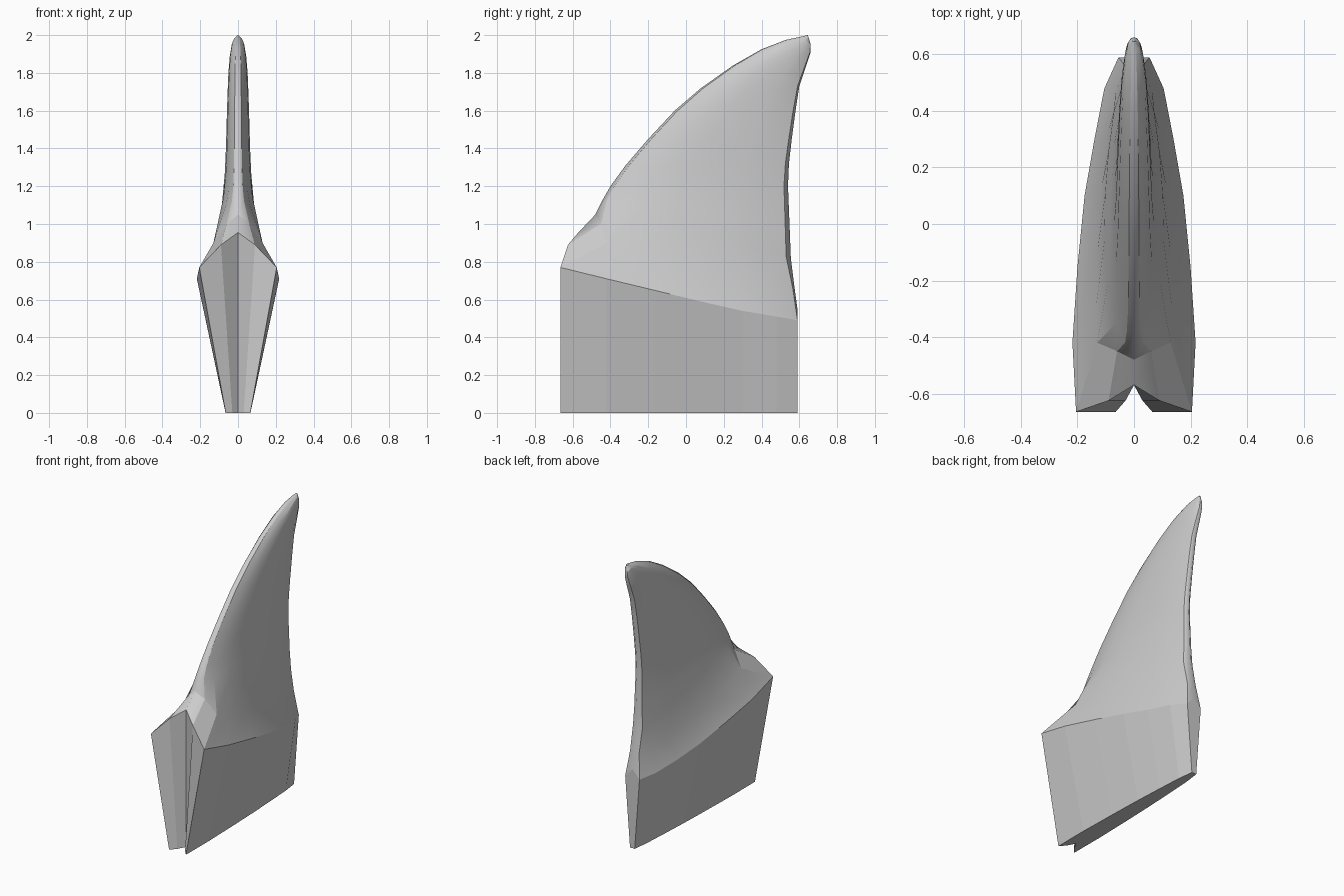
import bpy, bmesh

if "Cube" in bpy.data.objects:
    bpy.data.objects.remove(bpy.data.objects["Cube"])

grey = bpy.data.materials.new("grey")
grey.diffuse_color = (0.6, 0.6, 0.6, 1)
grey.use_nodes = True
grey.node_tree.nodes["Principled BSDF"].inputs["Base Color"].default_value = grey.diffuse_color


def loft(name, rings, cap_bottom=False, cap_top=False):
    """Skin half-rings (front centre to rear centre) and mirror them across x."""
    bm = bmesh.new()
    rows = [[bm.verts.new(p) for p in ring] for ring in rings]
    for a, b in zip(rows, rows[1:]):
        for i in range(len(a) - 1):
            bm.faces.new((a[i], a[i + 1], b[i + 1], b[i]))
    if cap_bottom:
        bm.faces.new(rows[0][::-1])
    if cap_top:
        bm.faces.new(rows[-1])
    me = bpy.data.meshes.new(name)
    bm.to_mesh(me)
    bm.free()
    me.materials.append(grey)
    ob = bpy.data.objects.new(name, me)
    bpy.context.collection.objects.link(ob)
    mirror = ob.modifiers.new("mirror", 'MIRROR')
    mirror.merge_threshold = 0.0005
    return ob


# Flared root block: notched front, sloping rim
rim = [(0, -.57, .955), (.09, -.625, .89), (.205, -.665, .77), (.218, -.42, .71),
       (.2, -.15, .645), (.175, .1, .585), (.14, .3, .54), (.105, .48, .51),
       (.055, .59, .49), (0, .59, .55)]
foot_x = [0, .03, .065, .066, .06, .052, .042, .032, .018, 0]
foot = [(x, p[1], 0) for x, p in zip(foot_x, rim)]
loft("root_block", [foot, rim], cap_bottom=True)

# Shoulder between the rim and the blade
shoulder = [(0, -.48, 1.05), (.06, -.45, 1.0), (.13, -.42, .9), (.135, -.3, .83),
            (.13, -.1, .79), (.115, .13, .74), (.09, .33, .69), (.065, .47, .66),
            (.035, .565, .66), (0, .575, .66)]

# Swept blade: leading edge y, z, trailing edge y, z, half thickness
stations = [(-.44, 1.13, .555, .82, .105), (-.40, 1.2, .55, .95, .085),
            (-.32, 1.31, .54, 1.2, .07), (-.2, 1.45, .545, 1.32, .064),
            (-.06, 1.6, .56, 1.45, .06), (.08, 1.72, .58, 1.6, .056),
            (.25, 1.84, .6, 1.73, .051), (.4, 1.925, .63, 1.82, .044),
            (.53, 1.975, .66, 1.91, .033), (.61, 1.992, .66, 1.95, .022),
            (.645, 2.0, .65, 1.985, .006)]
chord = [(0, 0), (.02, .3), (.09, .6), (.22, .9), (.38, 1), (.55, .97),
         (.7, .86), (.84, .68), (.975, .35), (1, 0)]
blade = [[(w * t, ly + (ty - ly) * u, lz + (tz - lz) * u) for u, w in chord]
         for ly, lz, ty, tz, t in stations]
fin = loft("fin_blade", [rim, shoulder] + blade, cap_top=True)

# Soft blade with crisp creases
bpy.context.view_layer.objects.active = fin
fin.select_set(True)
bpy.ops.object.shade_smooth_by_angle(angle=0.35)
